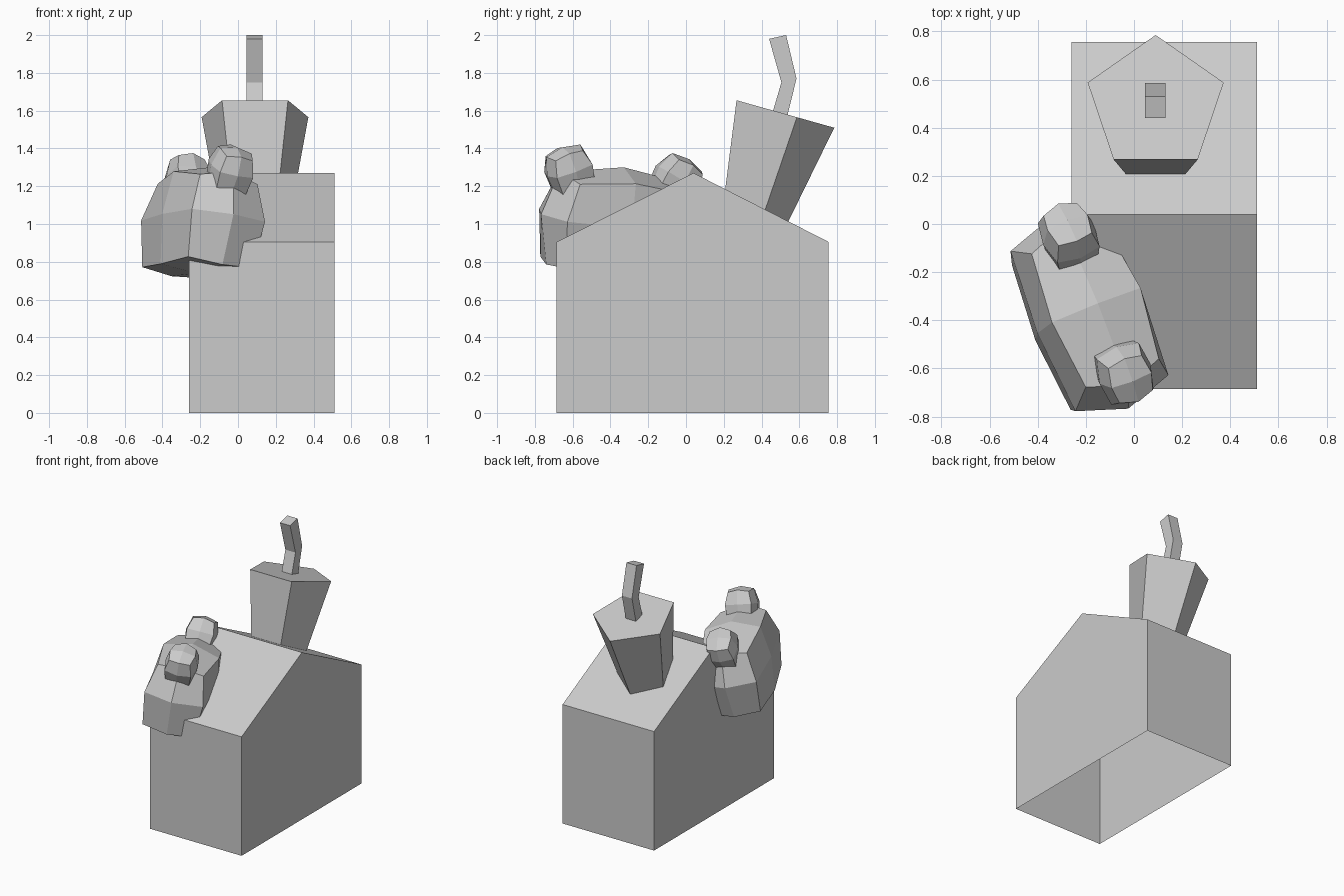
import bpy, math
from mathutils import Vector, Matrix

if "Cube" in bpy.data.objects:
    bpy.data.objects.remove(bpy.data.objects["Cube"])


def make(name, verts, faces):
    me = bpy.data.meshes.new(name)
    me.from_pydata([tuple(v) for v in verts], [], faces)
    me.update()
    ob = bpy.data.objects.new(name, me)
    bpy.context.collection.objects.link(ob)
    return ob


def loft(name, rings, bottom=True):
    """Join equal rings (counter-clockwise seen from the top) and cap the ends."""
    n = len(rings[0])
    verts = [v for r in rings for v in r]
    faces = [(a * n + i, a * n + (i + 1) % n, (a + 1) * n + (i + 1) % n, (a + 1) * n + i)
             for a in range(len(rings) - 1) for i in range(n)]
    faces.append(tuple(range(len(verts) - n, len(verts))))
    if bottom:
        faces.append(tuple(reversed(range(n))))
    return make(name, verts, faces)


def lump(name, centre, axes, levels, tips):
    """Rounded 3x3x3 block. Each level: corner (x, y, z), side-mid x, side-mid y, side-mid z."""
    M = Matrix(axes).transposed()
    ring = [(-1, -1), (0, -1), (1, -1), (1, 0), (1, 1), (0, 1), (-1, 1), (-1, 0)]
    verts = []
    for cx, cy, cz, ex, ey, ez in levels:
        for i, j in ring:
            p = (i * cx, j * cy, cz) if i and j else (i * ex, j * ey, ez)
            verts.append(centre + M @ Vector(p))
    verts += [centre + M @ Vector((0, 0, t)) for t in tips]
    faces = [(a * 8 + i, a * 8 + (i + 1) % 8, a * 8 + 8 + (i + 1) % 8, a * 8 + 8 + i)
             for a in range(2) for i in range(8)]
    for i in (0, 2, 4, 6):
        prev, nxt = (i - 1) % 8, i + 1
        faces.append((25, 16 + prev, 16 + i, 16 + nxt))
        faces.append((24, nxt, i, prev))
    return make(name, verts, faces)


# House: gabled shell, open underneath
prof = [(-.685, 0), (-.685, .905), (.04, 1.27), (.755, .905), (.755, 0)]
verts = [(x, y, z) for x in (-.26, .51) for y, z in prof]
make("house", verts, [(0, 1, 2, 3, 4), (9, 8, 7, 6, 5)]
     + [(i, i + 5, i + 6, i + 1) for i in range(4)])

# Chimney: tilted five-sided taper, wider at the top
tilt = math.radians(15.7)
up = Vector((0, math.sin(tilt), math.cos(tilt)))
across = Vector((0, math.cos(tilt), -math.sin(tilt)))
top = Vector((.09, .499, 1.59))


def pentagon(depth, r):
    angles = [math.radians(90 + 72 * k) for k in range(5)]
    return [top - up * depth + Vector((r * math.cos(a), 0, 0)) + across * r * math.sin(a)
            for a in angles]


loft("chimney", [pentagon(.6, .187), pentagon(0, .297)])

# Chimney pipe: bent square tube
path = [((.445, 1.545), (.525, 1.525)), ((.505, 1.75), (.585, 1.77)), ((.44, 1.98), (.53, 2.0))]
loft("bent_pipe", [[(.045, *f), (.13, *f), (.13, *b), (.045, *b)] for f, b in path])

# Body: rounded block lying over the front left edge of the roof
H = Vector((.12, .14, .98)).normalized()
W = Vector((.92, .36, -.14))
W = (W - H * W.dot(H)).normalized()
B = H.cross(W)
C = Vector((-.185, -.37, 1.015))
lump("slumped_body", C, (W, B, H),
     [(.185, .325, -.25, .21, .36, -.265),
      (.21, .36, 0, .235, .43, 0),
      (.165, .30, .20, .20, .36, .235)], (-.28, .29))

# Two short stubs leaning outwards from the body's top
for name, s in (("front_stub", -1), ("rear_stub", 1)):
    axis = (H * .9 + B * .42 * s).normalized()
    lump(name, C + B * .30 * s + H * .23, (W, axis.cross(W), axis),
         [(.08, .09, -.12, .09, .10, -.13),
          (.095, .105, .03, .115, .125, .03),
          (.075, .08, .115, .09, .10, .13)], (-.14, .15))
